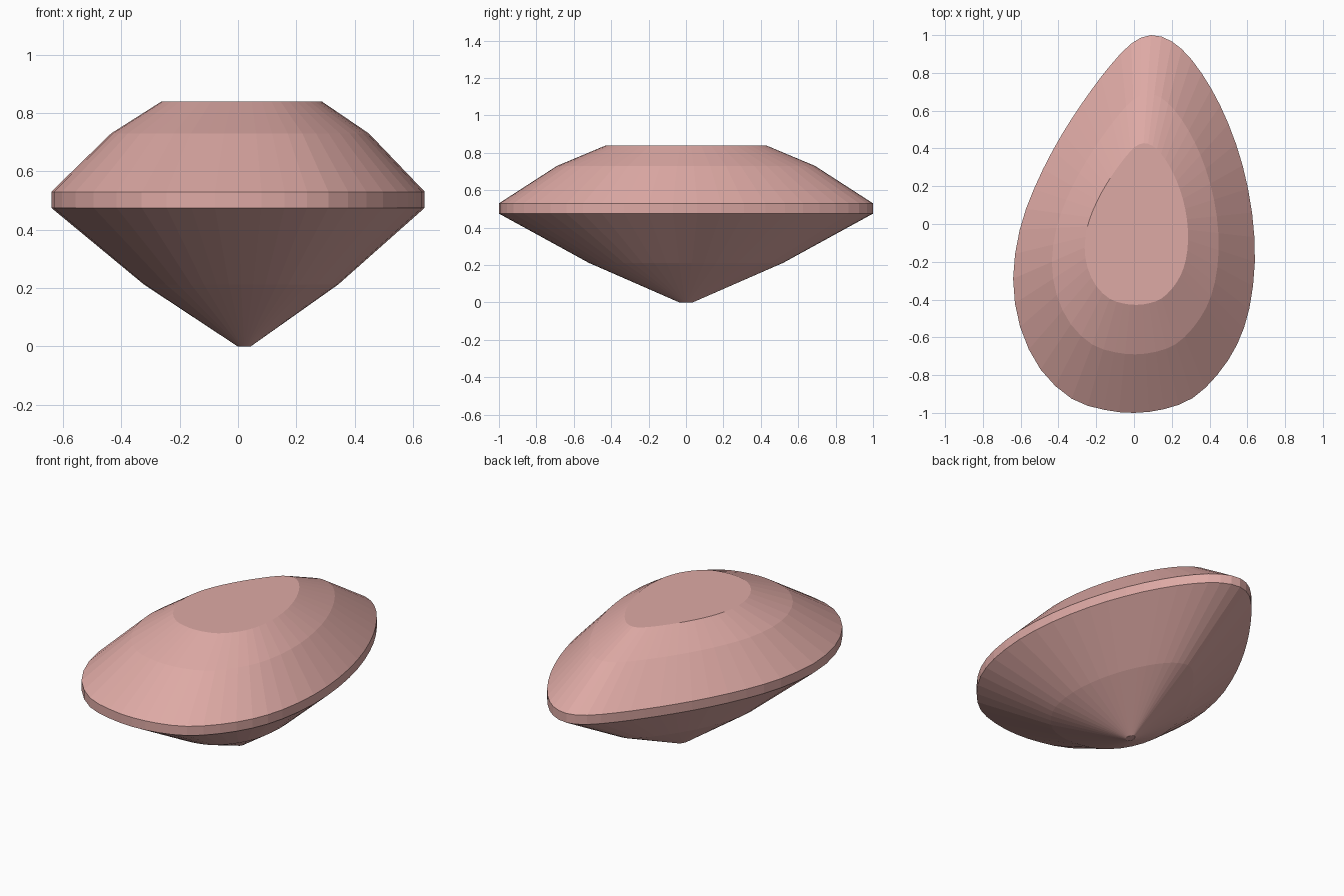
import bpy, bmesh
from mathutils import Vector

if "Cube" in bpy.data.objects:
    bpy.data.objects.remove(bpy.data.objects["Cube"])

# Pear-shaped girdle outline, counter-clockwise from the rounded end
OUTLINE = [(0, -1), (.16, -.98), (.31, -.922), (.44, -.80), (.545, -.64), (.61, -.45),
           (.64, -.2), (.625, .06), (.575, .31), (.5, .53), (.41, .715), (.305, .87),
           (.2, .967), (.09, 1), (-.015, .955), (-.125, .84), (-.225, .71), (-.325, .565),
           (-.43, .39), (-.53, .185), (-.605, -.03), (-.64, -.29), (-.603, -.545),
           (-.495, -.77), (-.33, -.925), (-.16, -.983)]
PIVOT = Vector((.022, 0))          # rings shrink towards this point
# (height, scale) of each ring: culet, pavilion break, girdle, crown break, table
RINGS = [(0, .035), (.212, .52), (.475, 1), (.53, 1), (.73, .69), (.84, .428)]


def smooth_loop(pts, steps):
    """Closed Catmull-Rom curve through the points."""
    p = [Vector(q) for q in pts]
    n, out = len(p), []
    for i in range(n):
        a, b, c, d = p[i - 1], p[i], p[(i + 1) % n], p[(i + 2) % n]
        for k in range(steps):
            t = k / steps
            out.append(.5 * (2 * b + (c - a) * t + (2 * a - 5 * b + 4 * c - d) * t * t
                             + (3 * b - a - 3 * c + d) * t ** 3))
    return out


# Gem body: stacked scaled outlines bridged with flat facets
loop = smooth_loop(OUTLINE, 2)
bm = bmesh.new()
rings = []
for z, s in RINGS:
    rings.append([bm.verts.new((*(PIVOT + (q - PIVOT) * s), z)) for q in loop])
n = len(loop)
for low, high in zip(rings, rings[1:]):
    for i in range(n):
        j = (i + 1) % n
        bm.faces.new((low[i], low[j], high[j], high[i]))
bm.faces.new(rings[0][::-1])       # culet
bm.faces.new(rings[-1])            # table
mesh = bpy.data.meshes.new("pear_gem")
bm.to_mesh(mesh)
bm.free()

# Single rose colour
rose = bpy.data.materials.new("rose_pink")
rose.diffuse_color = (.73, .40, .375, 1)
rose.use_nodes = True
rose.node_tree.nodes["Principled BSDF"].inputs["Base Color"].default_value = rose.diffuse_color
mesh.materials.append(rose)
gem = bpy.data.objects.new("pear_gem", mesh)
bpy.context.collection.objects.link(gem)
